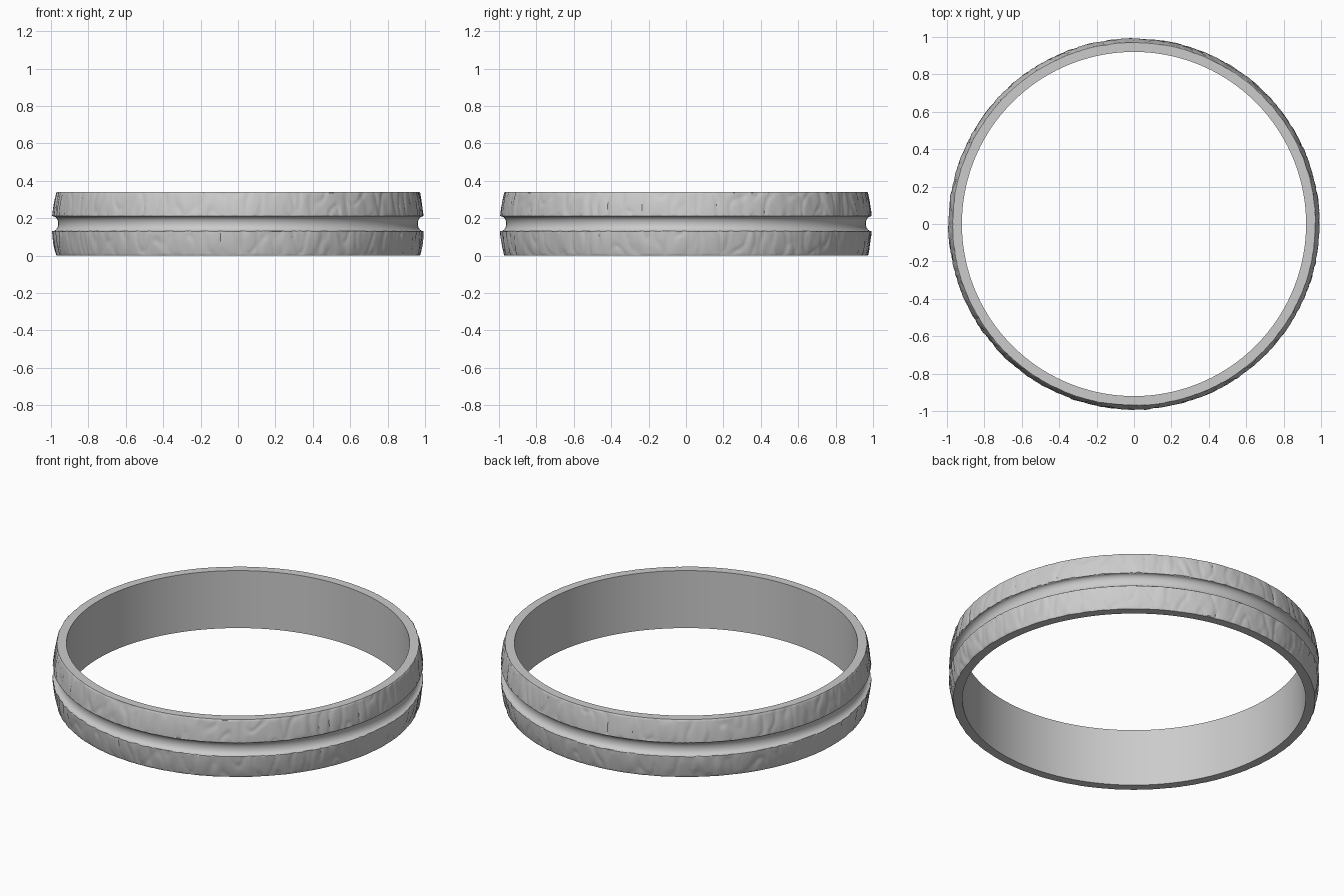
import bpy, bmesh, math
from mathutils import Vector, noise

if "Cube" in bpy.data.objects:
    bpy.data.objects.remove(bpy.data.objects["Cube"])

SEGMENTS = 600
HEIGHT, INNER = 0.34, 0.92
GROOVE_LOW, GROOVE_HIGH = 0.13, 0.213
MID = HEIGHT / 2


def band_radius(z):
    # gently domed outer wall, widest beside the groove
    return 0.998 - 0.021 * (abs(z - MID) / MID) ** 2


def band(z0, z1, steps):
    # (radius, height, texture strength)
    pts = []
    for i in range(steps + 1):
        z = z0 + (z1 - z0) * i / steps
        pts.append((band_radius(z), z, 1.0))
    return pts


# cross-section: inner wall, lower band, concave groove, upper band
profile = [(INNER, 0.0, 0), (0.972, 0.0, 0.4)]
profile += band(0.004, GROOVE_LOW, 14)
half = (GROOVE_HIGH - GROOVE_LOW) / 2
for i in range(13):
    a = math.pi * i / 12
    profile.append((0.99 - 0.029 * math.sin(a), MID + 0.001 - (half - 0.002) * math.cos(a), 0))
profile += band(GROOVE_HIGH, HEIGHT - 0.004, 14)
profile += [(0.972, HEIGHT, 0.4), (INNER, HEIGHT, 0)]


def bark(angle, z):
    # upright streaks, cut inward
    x, y = math.cos(angle), math.sin(angle)
    broad = noise.noise(Vector((x * 9, y * 9, z * 4)))
    fine = noise.noise(Vector((x * 24 + 7, y * 24, z * 9)))
    ridge = 1 - abs(noise.noise(Vector((x * 15, y * 15 + 3, z * 6))))
    return -0.0045 + 0.003 * broad + 0.003 * fine - 0.004 * max(0, ridge - 0.8) / 0.2


# ring band
bm = bmesh.new()
rings = []
for s in range(SEGMENTS):
    a = 2 * math.pi * s / SEGMENTS
    ring = []
    for r, z, strength in profile:
        if strength:
            r = min(1.0, r + strength * bark(a, z))
        ring.append(bm.verts.new((r * math.cos(a), r * math.sin(a), z)))
    rings.append(ring)
n = len(profile)
for s in range(SEGMENTS):
    p, q = rings[s], rings[(s + 1) % SEGMENTS]
    for i in range(n):
        j = (i + 1) % n
        bm.faces.new((p[i], q[i], q[j], p[j]))
bmesh.ops.recalc_face_normals(bm, faces=bm.faces[:])
mesh = bpy.data.meshes.new("ring_band")
bm.to_mesh(mesh)
bm.free()
ring_band = bpy.data.objects.new("ring_band", mesh)
bpy.context.collection.objects.link(ring_band)

bpy.context.view_layer.objects.active = ring_band
ring_band.select_set(True)
bpy.ops.object.shade_smooth_by_angle(angle=math.radians(35))
